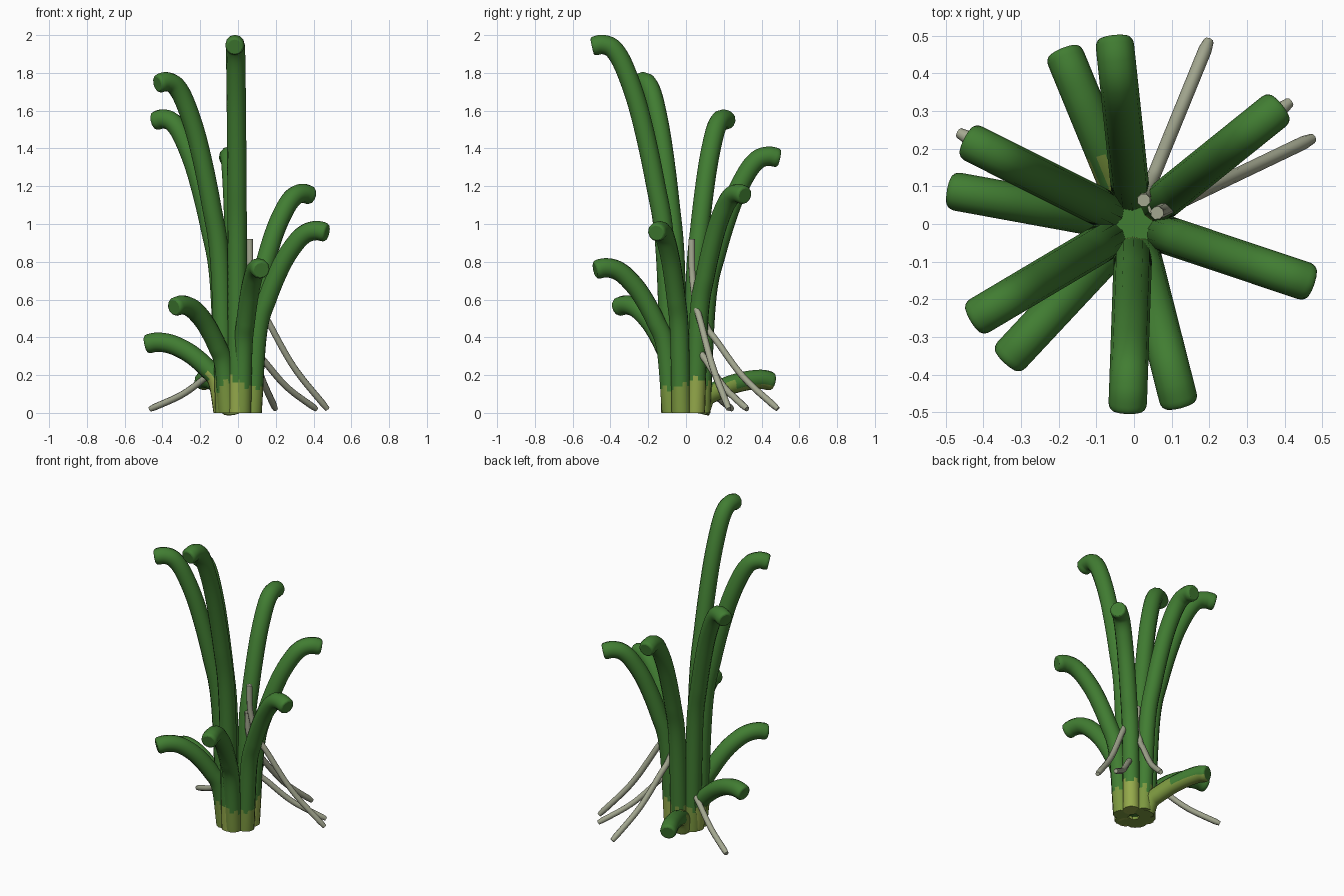
import bpy, bmesh, math, random
from mathutils import Vector

random.seed(4)
cube = bpy.data.objects.get("Cube")
if cube:
    bpy.data.objects.remove(cube, do_unlink=True)


def material(name, rgb):
    m = bpy.data.materials.new(name)
    m.use_nodes = True
    color = (*rgb, 1)
    m.diffuse_color = color
    m.node_tree.nodes["Principled BSDF"].inputs["Base Color"].default_value = color
    return m


green = material("stem green", (0.053, 0.205, 0.032))
pale = material("pale base green", (0.30, 0.40, 0.07))
olive = material("olive base green", (0.20, 0.31, 0.05))
grey = material("root grey", (0.37, 0.39, 0.28))


def smooth_path(points, steps):
    """Catmull-Rom curve through (radius, height) points."""
    p = [Vector(q) for q in points]
    p = [2 * p[0] - p[1]] + p + [2 * p[-1] - p[-2]]
    path = []
    for a, b, c, d in zip(p, p[1:], p[2:], p[3:]):
        for k in range(steps):
            t = k / steps
            path.append(0.5 * (2 * b + (c - a) * t + (2 * a - 5 * b + 4 * c - d) * t * t
                               + (3 * b - a - 3 * c + d) * t ** 3))
    return path + [p[-2]]


def sweep(name, path, angle, thickness, sides, materials, blend=None, tip=0.025):
    """Round tube along a path lying in the vertical plane at the given angle."""
    out = Vector((math.cos(angle), math.sin(angle), 0))
    side = Vector((-out.y, out.x, 0))
    up = Vector((0, 0, 1))
    limits = [blend + random.uniform(-0.03, 0.04) for _ in range(sides)] if blend else None
    bm = bmesh.new()
    rings = []
    for i, q in enumerate(path):
        tangent = (path[min(i + 1, len(path) - 1)] - path[max(i - 1, 0)]).normalized()
        if i == 0:
            tangent = Vector((0, 1 if blend else -1))
        normal = out * tangent.y - up * tangent.x
        # Round the rim at the tip
        left = (path[-1] - q).length
        r = thickness
        if left < tip:
            r *= 0.76 + 0.24 * math.sqrt(1 - (1 - left / tip) ** 2)
        center = out * q.x + up * q.y
        ring = []
        for j in range(sides):
            a = math.tau * j / sides
            ring.append(bm.verts.new(center + (normal * math.cos(a) + side * math.sin(a)) * r))
        rings.append(ring)
    for lower, upper in zip(rings, rings[1:]):
        for j in range(sides):
            k = (j + 1) % sides
            f = bm.faces.new((lower[j], lower[k], upper[k], upper[j]))
            f.smooth = True
            if limits and f.calc_center_median().z < limits[j]:
                f.material_index = 1
    start = bm.faces.new(rings[0][::-1])
    start.material_index = 1 if blend else 0
    bm.faces.new(rings[-1])
    bmesh.ops.recalc_face_normals(bm, faces=bm.faces)
    mesh = bpy.data.meshes.new(name)
    bm.to_mesh(mesh)
    bm.free()
    for m in materials:
        mesh.materials.append(m)
    obj = bpy.data.objects.new(name, mesh)
    bpy.context.collection.objects.link(obj)
    return obj


# Arching stems, each one radian further round and shorter than the last
stem_profile = [(0.08, 0), (0.11, 0.44), (0.165, 0.63), (0.245, 0.815),
                (0.32, 0.93), (0.38, 0.985), (0.44, 1.0)]
for i in range(10):
    crest = 1.95 - 0.197 * i
    points = [(r, h * crest) for r, h in stem_profile] + [(0.497, crest - 0.012)]
    bright = i % 4 == 0
    sweep(f"stem_{i + 1}", smooth_path(points, 22), math.radians(-92) - i, 0.051, 12,
          [green, pale if bright else olive], 0.19 if bright else 0.14)

# Thin roots, leaving the bundle and reaching the ground
root_profile = [(0.068, 1), (0.076, 0.8), (0.12, 0.63), (0.18, 0.52), (0.33, 0.26)]
for i, (degrees, top) in enumerate([(25.6, 0.92), (67.8, 0.72), (38, 0.52), (152.5, 0.38)]):
    points = [(r, h * top) for r, h in root_profile] + [(0.525, 0.02)]
    sweep(f"root_{i + 1}", smooth_path(points, 8), math.radians(degrees), 0.018, 8, [grey], tip=0.01)

# Core closing the middle of the bundle
bpy.ops.mesh.primitive_cylinder_add(vertices=8, radius=0.055, depth=0.15, location=(0, 0, 0.095))
core = bpy.context.object
core.name = "core"
core.data.materials.append(green)
